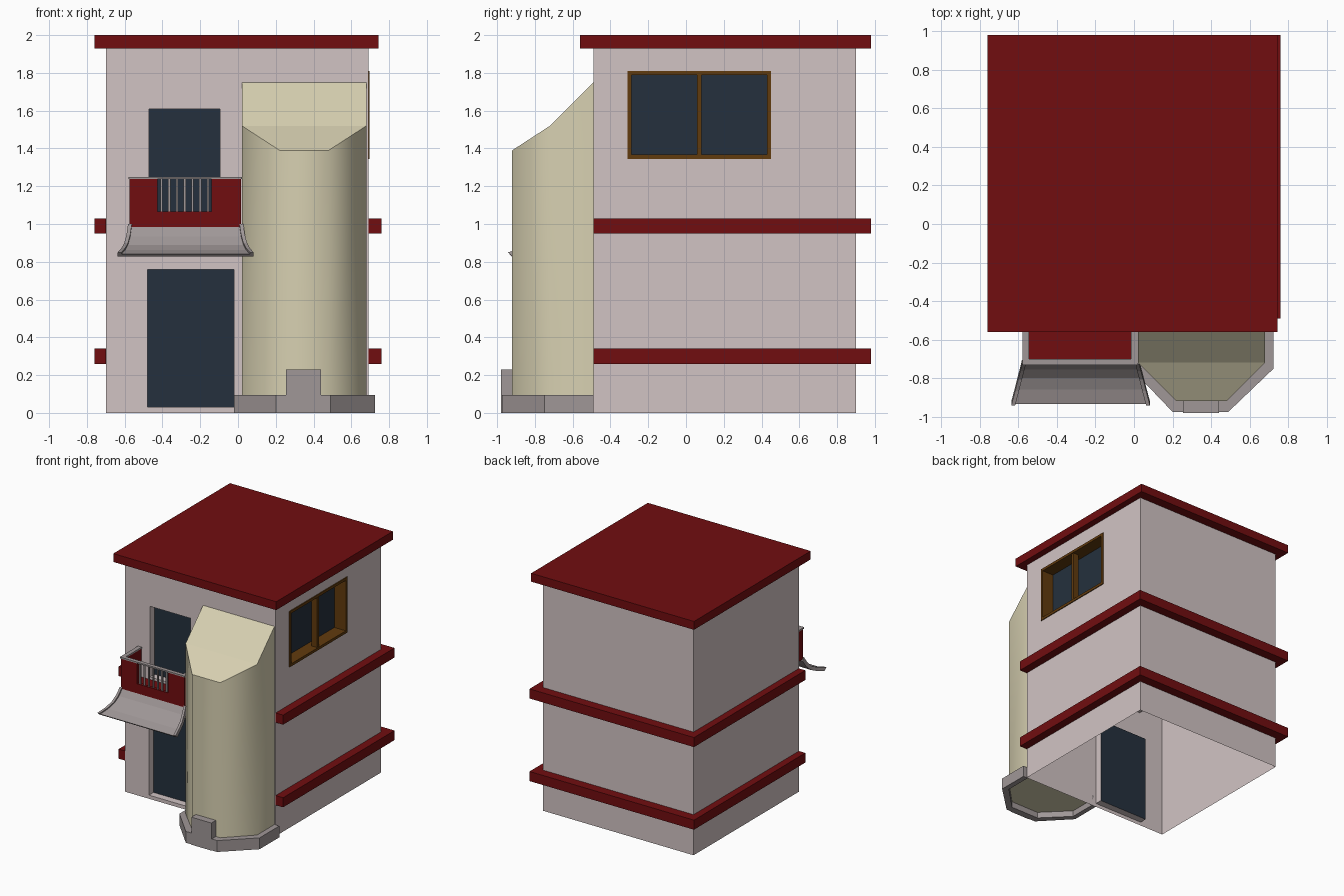
import bpy, bmesh
from mathutils import Vector

if "Cube" in bpy.data.objects:
    bpy.data.objects.remove(bpy.data.objects["Cube"])


def mat(name, r, g, b):
    m = bpy.data.materials.new(name)
    m.diffuse_color = (r, g, b, 1)
    m.use_nodes = True
    m.node_tree.nodes["Principled BSDF"].inputs["Base Color"].default_value = m.diffuse_color
    return m


RED = mat("dark red", 0.165, 0.004, 0.005)
WALL = mat("pale pink plaster", 0.64, 0.55, 0.55)
CREAM = mat("cream", 0.68, 0.63, 0.44)
GREY = mat("warm grey", 0.35, 0.31, 0.31)
GLASS = mat("dark blue glass", 0.018, 0.03, 0.047)
BROWN = mat("brown wood", 0.12, 0.043, 0.004)


def make(name, bm, *mats):
    bmesh.ops.recalc_face_normals(bm, faces=bm.faces)
    me = bpy.data.meshes.new(name)
    bm.to_mesh(me)
    bm.free()
    for m in mats:
        me.materials.append(m)
    ob = bpy.data.objects.new(name, me)
    bpy.context.collection.objects.link(ob)
    return ob


def boxes(name, m, *items):
    """One object from boxes given as (x0, x1, y0, y1, z0, z1)."""
    bm = bmesh.new()
    for x0, x1, y0, y1, z0, z1 in items:
        vs = bmesh.ops.create_cube(bm, size=1)["verts"]
        for v in vs:
            v.co = Vector(((x0 + x1) / 2 + v.co.x * (x1 - x0),
                           (y0 + y1) / 2 + v.co.y * (y1 - y0),
                           (z0 + z1) / 2 + v.co.z * (z1 - z0)))
    return make(name, bm, m)


def loft(name, m, sections, closed=False):
    """Skin between lists of four-point sections, with capped ends."""
    bm = bmesh.new()
    rows = [[bm.verts.new(p) for p in s] for s in sections]
    for a, b in zip(rows, rows[1:]):
        for i in range(4):
            j = (i + 1) % 4
            bm.faces.new((a[i], a[j], b[j], b[i]))
    bm.faces.new(rows[0])
    bm.faces.new(rows[-1])
    return make(name, bm, m)


FRONT = -0.49

# House shell with recessed doors and window, open underneath
house = boxes("house_walls", WALL, (-0.70, 0.69, FRONT, 0.90, 0, 1.935))
cutters = boxes("opening_cutters", WALL,
                (-0.48, -0.02, -0.6, -0.43, 0.03, 0.76),
                (-0.47, -0.095, -0.6, -0.43, 1.02, 1.61),
                (0.59, 0.8, -0.31, 0.45, 1.345, 1.81))
cutters.hide_render = True
mod = house.modifiers.new("openings", "BOOLEAN")
mod.operation = "DIFFERENCE"
mod.solver = "EXACT"
mod.object = cutters
bpy.context.view_layer.update()
dg = bpy.context.evaluated_depsgraph_get()
cut = bpy.data.meshes.new_from_object(house.evaluated_get(dg))
house.modifiers.clear()
house.data = cut
bpy.data.objects.remove(cutters)
cut.materials.clear()
cut.materials.append(WALL)
cut.materials.append(GLASS)
bm = bmesh.new()
bm.from_mesh(cut)
for f in list(bm.faces):
    c = f.calc_center_median()
    door = abs(c.y + 0.43) < 0.002 and abs(f.normal.y) > 0.9
    pane = abs(c.x - 0.59) < 0.002 and abs(f.normal.x) > 0.9
    f.material_index = 1 if door or pane else 0
    if c.z < 0.001:
        bm.faces.remove(f)
bm.to_mesh(cut)
bm.free()

# Roof slab and U-shaped bands around sides and back
boxes("roof_slab", RED, (-0.76, 0.745, -0.56, 0.98, 1.93, 2.0))
for name, z0, z1 in (("lower_band", 0.26, 0.34), ("upper_band", 0.95, 1.03)):
    boxes(name, RED, (-0.76, -0.701, FRONT, 0.98, z0, z1),
          (0.691, 0.76, FRONT, 0.98, z0, z1),
          (-0.701, 0.691, 0.901, 0.98, z0, z1))

# Side window frame
boxes("window_frame", BROWN,
      (0.591, 0.697, -0.31, -0.288, 1.345, 1.81),
      (0.591, 0.697, 0.428, 0.45, 1.345, 1.81),
      (0.591, 0.697, -0.288, 0.428, 1.345, 1.367),
      (0.591, 0.697, -0.288, 0.428, 1.788, 1.81),
      (0.64, 0.69, 0.057, 0.083, 1.367, 1.788))

# Bay tower: half-octagon plan with a sloping top
plan = [(0.02, FRONT), (0.02, -0.72), (0.22, -0.92),
        (0.48, -0.92), (0.68, -0.72), (0.68, FRONT)]
tops = [1.75, 1.52, 1.39, 1.39, 1.52, 1.75]
bm = bmesh.new()
low = [bm.verts.new((x, y, 0.05)) for x, y in plan]
top = [bm.verts.new((x, y, z)) for (x, y), z in zip(plan, tops)]
for i in range(5):
    bm.faces.new((low[i], low[i + 1], top[i + 1], top[i])).smooth = True
bm.faces.new(low)
for ids in ((0, 1, 4, 5), (1, 2, 3, 4)):
    bm.faces.new([top[i] for i in ids])
for v in top:
    for e in v.link_edges:
        if e.other_vert(v) in top:
            e.smooth = False
for e in bm.edges:
    if all(v in low for v in e.verts):
        e.smooth = False
make("bay_tower", bm, CREAM)

# Stone kerb around the tower foot, with a raised front block
outer = [(-0.02, FRONT), (-0.02, -0.745), (0.20, -0.975),
         (0.49, -0.975), (0.725, -0.75), (0.725, FRONT)]
loft("tower_kerb", GREY,
     [[(*o, 0), (*o, 0.095), (*p, 0.095), (*p, 0)] for o, p in zip(outer, plan)])
boxes("kerb_block", GREY, (0.255, 0.44, -0.98, -0.92, 0, 0.23))

# Balcony: red parapet with a barred opening and grey cap
L, R, F = -0.575, 0.015, -0.725
boxes("balcony_parapet", RED,
      (L, L + 0.025, F, -0.491, 0.985, 1.24),
      (R - 0.025, R, F, -0.491, 0.985, 1.24),
      (L + 0.025, -0.425, F, F + 0.025, 0.985, 1.24),
      (-0.14, R - 0.025, F, F + 0.025, 0.985, 1.24),
      (-0.425, -0.14, F, F + 0.025, 0.985, 1.065),
      (L + 0.025, R - 0.025, F + 0.025, -0.491, 0.985, 1.0))
boxes("balcony_cap", GREY,
      (-0.58, -0.545, -0.70, -0.491, 1.238, 1.25),
      (-0.015, 0.02, -0.70, -0.491, 1.238, 1.25),
      (-0.58, 0.02, -0.732, -0.70, 1.238, 1.25))
boxes("balcony_bars", GREY,
      *[(x - 0.006, x + 0.006, F + 0.006, F + 0.018, 1.06, 1.24)
        for x in [-0.405 + 0.041 * i for i in range(7)]])

# Flared awning under the balcony: (y, z, half width)
curve = [(-0.72, 0.99, 0.305), (-0.755, 0.935, 0.313), (-0.80, 0.89, 0.325),
         (-0.86, 0.862, 0.34), (-0.935, 0.84, 0.36)]
CX = -0.277


def strip(x0, x1, y, z, t):
    return [(x0, y, z), (x1, y, z), (x1, y + t, z - t), (x0, y + t, z - t)]


loft("awning_sheet", GREY,
     [strip(CX - w + 0.01, CX + w - 0.01, y, z, 0.012) for y, z, w in curve])
for name, s in (("awning_left_rib", -1), ("awning_right_rib", 1)):
    loft(name, GREY, [strip(CX + s * w - s * 0.02, CX + s * w, y - 0.008, z + 0.01, 0.022)
                      for y, z, w in curve])
